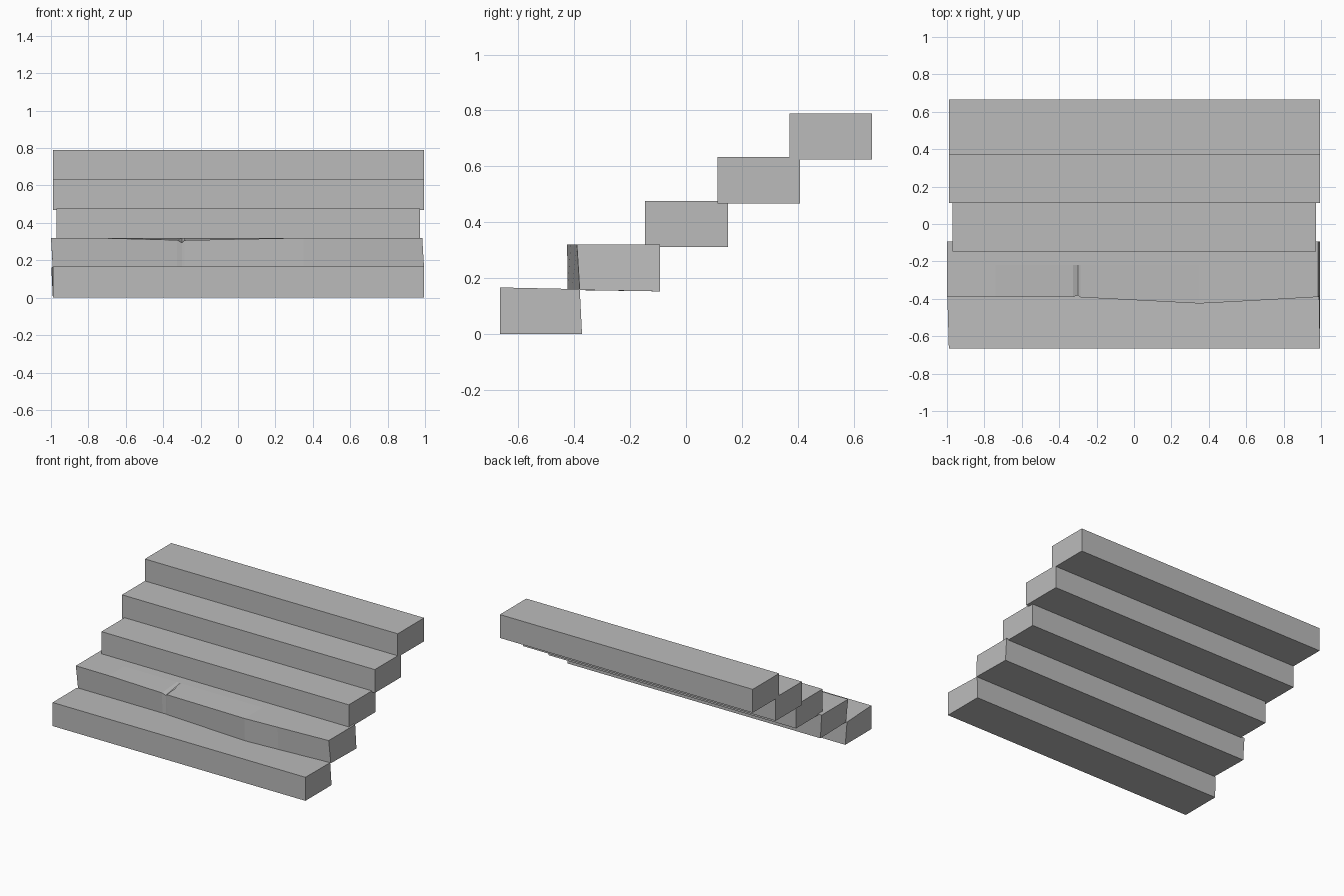
import bpy
import bmesh

old = bpy.data.objects.get("Cube")
if old:
    bpy.data.objects.remove(old, do_unlink=True)

# Single stone grey
stone = bpy.data.materials.new("stone_grey")
stone.use_nodes = True
grey = (0.5, 0.5, 0.5, 1.0)
stone.diffuse_color = grey
stone.node_tree.nodes["Principled BSDF"].inputs["Base Color"].default_value = grey


def loft(name, sections):
    """Closed flat-shaded solid through matching cross-sections along x."""
    bm = bmesh.new()
    rings = [[bm.verts.new(p) for p in s] for s in sections]
    bm.faces.new(rings[0])
    bm.faces.new(rings[-1])
    n = len(rings[0])
    for a, b in zip(rings, rings[1:]):
        for i in range(n):
            j = (i + 1) % n
            bm.faces.new((a[i], a[j], b[j], b[i]))
    bmesh.ops.recalc_face_normals(bm, faces=bm.faces)
    mesh = bpy.data.meshes.new(name)
    bm.to_mesh(mesh)
    bm.free()
    mesh.materials.append(stone)
    obj = bpy.data.objects.new(name, mesh)
    bpy.context.collection.objects.link(obj)
    return obj


def block(name, x0, x1, y0, y1, z0, z1):
    loft(name, [[(x, y0, z0), (x, y0, z1), (x, y1, z1), (x, y1, z0)]
                for x in (x0, x1)])


# Bottom step, slightly skewed toward the back
loft("step_1", [
    [(x, -0.665, 0), (x, -0.665, 0.167), (xt, -0.38, 0.161), (x, -0.372, 0)]
    for x, xt in ((-0.99, -0.998), (0.995, 0.99))])

# Worn second step: x at bottom, x at top, front y top, front y bottom, front top z
worn = [(-0.99, -1.0, -0.39, -0.38, 0.32),
        (-0.74, -0.74, -0.39, -0.38, 0.319),
        (-0.325, -0.325, -0.39, -0.381, 0.308),
        (-0.3, -0.3, -0.381, -0.381, 0.294),
        (-0.285, -0.285, -0.392, -0.383, 0.307),
        (0.35, 0.35, -0.425, -0.424, 0.32),
        (0.6, 0.6, -0.412, -0.408, 0.32),
        (0.995, 0.985, -0.39, -0.38, 0.32)]
loft("step_2_worn", [
    [(xb, yb, 0.158), (xt, yt, zt), (xt, -0.22, 0.32),
     (xt, -0.093, 0.32), (xb, -0.093, 0.153)]
    for xb, xt, yt, yb, zt in worn])

# Upper steps
block("step_3", -0.97, 0.972, -0.146, 0.151, 0.311, 0.477)
block("step_4", -0.99, 0.995, 0.113, 0.408, 0.468, 0.634)
block("step_5", -0.99, 0.995, 0.37, 0.666, 0.624, 0.79)
